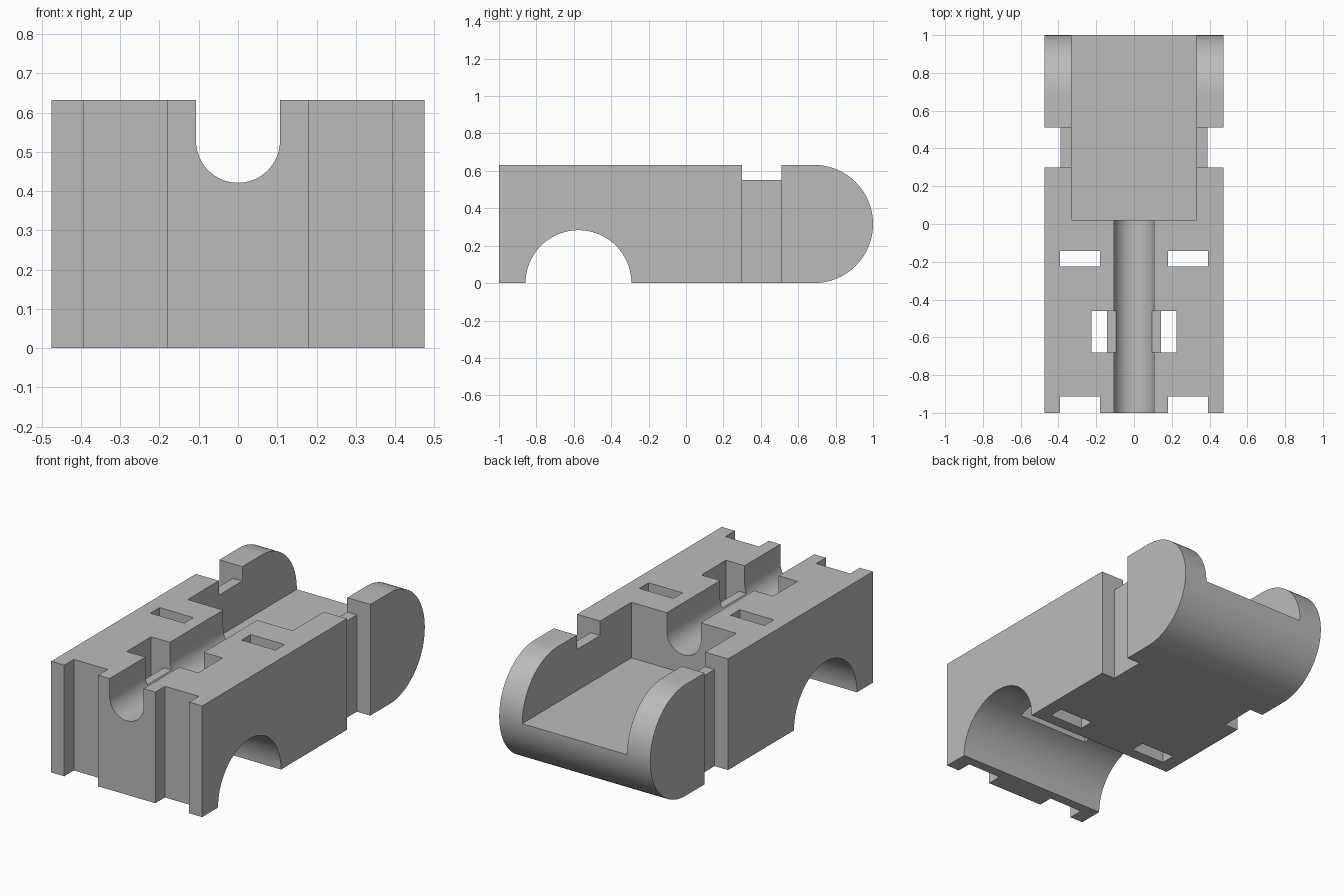
import bpy
import bmesh
from math import cos, sin, pi, radians

cube = bpy.data.objects.get("Cube")
if cube:
    bpy.data.objects.remove(cube, do_unlink=True)

HALF_W, HEIGHT = 0.475, 0.632
END_R = HEIGHT / 2

grey = bpy.data.materials.new("plain grey")
grey.use_nodes = True
colour = (0.5, 0.5, 0.5, 1)
grey.diffuse_color = colour
grey.node_tree.nodes["Principled BSDF"].inputs["Base Color"].default_value = colour


def arc(cu, cv, r, start, end, steps):
    """Points on a circular arc, angles in degrees."""
    angles = [radians(start + (end - start) * i / steps) for i in range(steps + 1)]
    return [(cu + r * cos(a), cv + r * sin(a)) for a in angles]


def prism(name, points, offset):
    """Extrude a closed outline of 3D points along an offset."""
    bm = bmesh.new()
    face = bm.faces.new([bm.verts.new(p) for p in points])
    new = bmesh.ops.extrude_face_region(bm, geom=[face])["geom"]
    bmesh.ops.translate(bm, vec=offset,
                        verts=[v for v in new if isinstance(v, bmesh.types.BMVert)])
    bmesh.ops.recalc_face_normals(bm, faces=bm.faces)
    mesh = bpy.data.meshes.new(name)
    bm.to_mesh(mesh)
    bm.free()
    obj = bpy.data.objects.new(name, mesh)
    bpy.context.collection.objects.link(obj)
    return obj


def side_prism(name, outline, half):
    return prism(name, [(-half, y, z) for y, z in outline], (2 * half, 0, 0))


def box(name, x, y, z):
    corners = [(x[0], y[0]), (x[1], y[0]), (x[1], y[1]), (x[0], y[1])]
    return prism(name, [(a, b, z[0]) for a, b in corners], (0, 0, z[1] - z[0]))


def mirrored_box(name, x, y, z):
    return [box(name + "_left", x, y, z),
            box(name + "_right", (-x[1], -x[0]), y, z)]


# Main block with a fully rounded back end
outline = [(-1, 0)] + arc(1 - END_R, END_R, END_R, -90, 90, 48) + [(-1, HEIGHT)]
body = side_prism("body", outline, HALF_W)

THROUGH = (-0.1, 0.8)
cutters = []

# Arch across the underside
arch = [(-0.292, -0.1)] + arc(-0.575, 0, 0.283, 0, 180, 48) + [(-0.858, -0.1)]
cutters.append(side_prism("arch_cutter", arch, 0.6))

# Open tray at the back
cutters.append(box("tray_cutter", (-0.33, 0.33), (0.02, 1.1), (END_R, 0.8)))

# Round-bottomed channel along the top
channel = [(-0.107, 0.8)] + arc(0, 0.528, 0.107, 180, 360, 32) + [(0.107, 0.8)]
cutters.append(prism("channel_cutter", [(x, -1.1, z) for x, z in channel], (0, 1.15, 0)))

# Side grooves and the lowered wall tops between them
cutters += mirrored_box("side_groove_cutter", (0.39, 0.6), (0.3, 0.51), THROUGH)
cutters += mirrored_box("wall_notch_cutter", (0.3, 0.6), (0.3, 0.51), (0.55, 0.8))

# Vertical slots and front grooves
cutters += mirrored_box("slot_cutter", (0.18, 0.393), (-0.226, -0.143), THROUGH)
cutters += mirrored_box("front_groove_cutter", (0.18, 0.393), (-1.1, -0.914), THROUGH)

# Strap passage: two shafts, ledges by the channel and a recess in the arch
STRAP_Y = (-0.68, -0.46)
cutters += mirrored_box("strap_shaft_cutter", (0.143, 0.225), STRAP_Y, (0.1, 0.8))
cutters += mirrored_box("strap_ledge_cutter", (0.05, 0.18), STRAP_Y, (0.478, 0.8))
cutters.append(box("strap_recess_cutter", (-0.225, 0.225), STRAP_Y, (0.1, 0.345)))

for cutter in cutters:
    cutter.hide_render = True
    mod = body.modifiers.new(cutter.name, "BOOLEAN")
    mod.operation = "DIFFERENCE"
    mod.solver = "EXACT"
    mod.object = cutter

# Bake the cuts and drop the helpers
graph = bpy.context.evaluated_depsgraph_get()
baked = bpy.data.meshes.new_from_object(body.evaluated_get(graph))
body.modifiers.clear()
body.data = baked
for cutter in cutters:
    bpy.data.objects.remove(cutter, do_unlink=True)

body.data.materials.clear()
body.data.materials.append(grey)
bpy.ops.object.select_all(action="DESELECT")
body.select_set(True)
bpy.context.view_layer.objects.active = body
bpy.ops.object.shade_smooth_by_angle(angle=radians(30))
